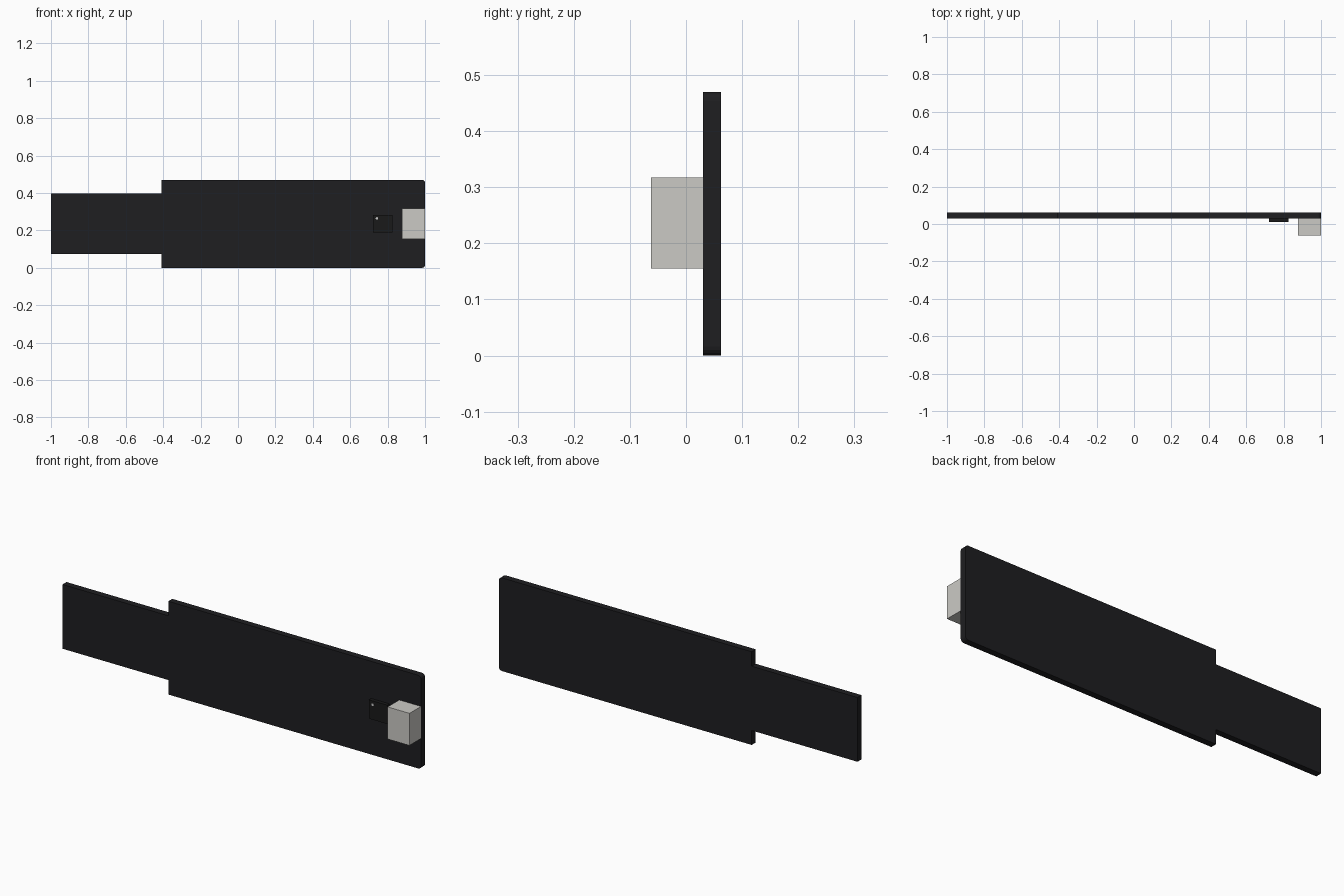
import bpy, bmesh, math
from mathutils import Vector

if "Cube" in bpy.data.objects:
    bpy.data.objects.remove(bpy.data.objects["Cube"])


def material(name, rgb):
    m = bpy.data.materials.new(name)
    m.diffuse_color = (*rgb, 1)
    m.use_nodes = True
    m.node_tree.nodes["Principled BSDF"].inputs["Base Color"].default_value = m.diffuse_color
    return m


def prism(name, profile, y0, y1, mat):
    """Extrude an (x, z) outline from y0 to y1."""
    bm = bmesh.new()
    face = bm.faces.new([bm.verts.new((x, y0, z)) for x, z in profile])
    out = bmesh.ops.extrude_face_region(bm, geom=[face])
    moved = [v for v in out["geom"] if isinstance(v, bmesh.types.BMVert)]
    bmesh.ops.translate(bm, verts=moved, vec=Vector((0, y1 - y0, 0)))
    bmesh.ops.recalc_face_normals(bm, faces=bm.faces)
    mesh = bpy.data.meshes.new(name)
    bm.to_mesh(mesh)
    bm.free()
    mesh.materials.append(mat)
    obj = bpy.data.objects.new(name, mesh)
    bpy.context.collection.objects.link(obj)
    return obj


def rect(x0, x1, z0, z1):
    return [(x0, z0), (x1, z0), (x1, z1), (x0, z1)]


black = material("board_black", (0.013, 0.013, 0.015))
chip_black = material("chip_black", (0.01, 0.01, 0.01))
ivory = material("connector_ivory", (0.6, 0.59, 0.56))
white = material("marker_white", (0.8, 0.8, 0.8))

FRONT, BACK, MID, R = 0.03, 0.062, 0.235, 0.016

# Flat strip: wide body with rounded right corners, narrow tail at left
lower = [(-1, 0.073), (-0.41, 0.073), (-0.41, 0)]
for i in range(5):
    a = math.radians(-90 + 22.5 * i)
    lower.append((1 - R + R * math.cos(a), R + R * math.sin(a)))
upper = [(x, 2 * MID - z) for x, z in reversed(lower)]
prism("board", lower + upper, FRONT, BACK, black)

# Parts mounted on the front face
prism("connector", rect(0.878, 1.0, 0.155, 0.317), -0.062, FRONT, ivory)
prism("chip", rect(0.722, 0.825, 0.188, 0.283), 0.012, FRONT, chip_black)

# Small round orientation mark on the chip
dot = [(0.743 + 0.007 * math.cos(i * math.tau / 12),
        0.264 + 0.007 * math.sin(i * math.tau / 12)) for i in range(12)]
prism("chip_marker", dot, 0.011, 0.012, white)
